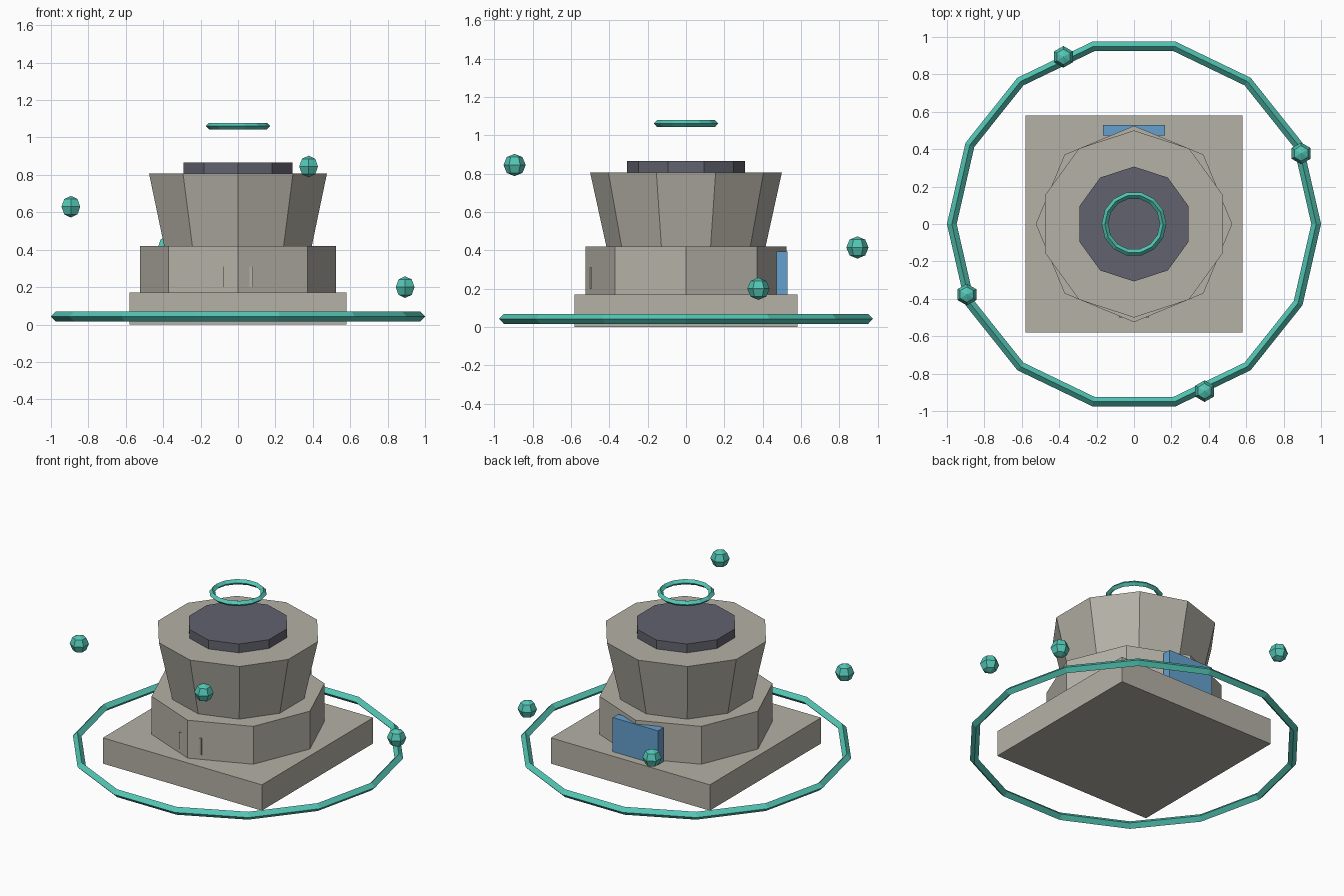
import bpy, math

cube = bpy.data.objects.get("Cube")
if cube:
    bpy.data.objects.remove(cube, do_unlink=True)


def material(name, rgb):
    m = bpy.data.materials.new(name)
    m.use_nodes = True
    m.diffuse_color = (*rgb, 1)
    bsdf = next(n for n in m.node_tree.nodes if n.type == 'BSDF_PRINCIPLED')
    bsdf.inputs["Base Color"].default_value = (*rgb, 1)
    return m


STONE = material("warm grey stone", (0.46, 0.44, 0.385))
SLATE = material("dark slate", (0.122, 0.122, 0.156))
TEAL = material("teal glow", (0.088, 0.56, 0.46))
BLUE = material("blue door", (0.13, 0.35, 0.62))


def finish(name, mat):
    ob = bpy.context.object
    ob.name = name
    ob.data.materials.clear()
    ob.data.materials.append(mat)
    return ob


def box(name, mat, x, y, z):
    """Box spanning the given (low, high) ranges."""
    spans = (x, y, z)
    bpy.ops.mesh.primitive_cube_add(size=1, location=[(a + b) / 2 for a, b in spans])
    ob = finish(name, mat)
    ob.scale = [b - a for a, b in spans]
    return ob


def tier(name, mat, sides, r_low, r_high, z):
    """Prism or taper with a corner facing the back."""
    bpy.ops.mesh.primitive_cone_add(vertices=sides, radius1=r_low, radius2=r_high,
                                    depth=z[1] - z[0], location=(0, 0, sum(z) / 2))
    return finish(name, mat)


def ring(name, outer, tube, z):
    """Fourteen-sided ring with a diamond section."""
    bpy.ops.mesh.primitive_torus_add(major_segments=14, minor_segments=4, location=(0, 0, z),
                                     major_radius=outer - tube, minor_radius=tube)
    return finish(name, TEAL)


# Stacked building
box("base_slab", STONE, (-0.58, 0.58), (-0.58, 0.58), (0, 0.17))
tier("lower_tier", STONE, 8, 0.525, 0.525, (0.17, 0.42))
tier("flared_tower", STONE, 10, 0.415, 0.5, (0.42, 0.807))
tier("roof_cap", SLATE, 10, 0.307, 0.307, (0.807, 0.865))

# Door at the back and the shallow plaque at the front corner
box("back_door", BLUE, (-0.165, 0.165), (0.472, 0.528), (0.17, 0.395))
box("front_plaque", STONE, (-0.08, 0.08), (-0.5, -0.46), (0.2, 0.31))

# Floating rings
ring("ground_ring", 1.0, 0.026, 0.043)
ring("halo_ring", 0.173, 0.0175, 1.061)

# Orbs rising in quarter turns around the building
for i, z in enumerate((0.2, 0.415, 0.63, 0.845)):
    a = math.radians(22.9 + 90 * i)
    bpy.ops.mesh.primitive_uv_sphere_add(segments=6, ring_count=4, radius=0.058,
                                         location=(0.97 * math.cos(a), 0.97 * math.sin(a), z))
    finish(f"orb_{i + 1}", TEAL)
